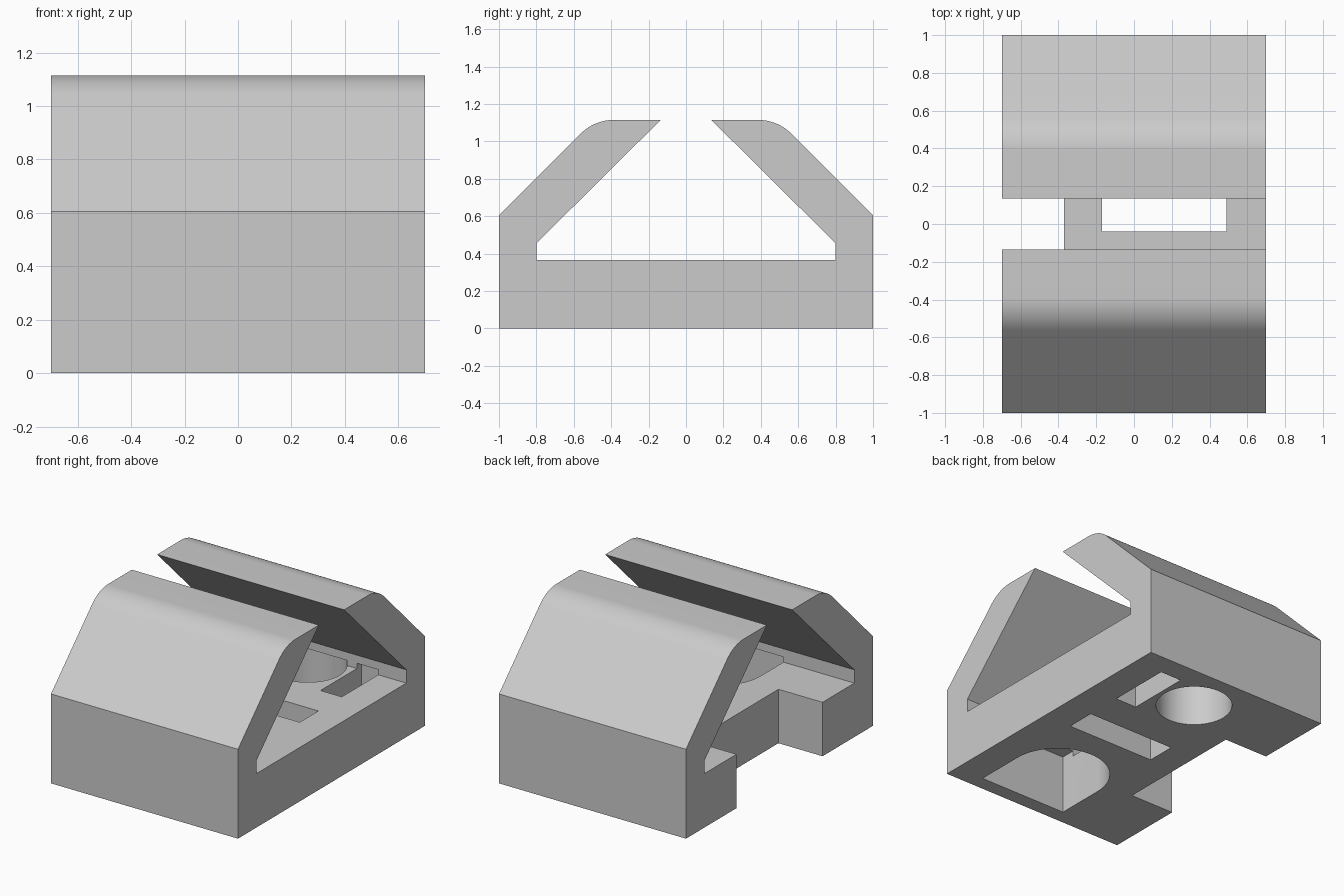
import bpy, bmesh, math

cube = bpy.data.objects.get("Cube")
if cube:
    bpy.data.objects.remove(cube, do_unlink=True)

grey = bpy.data.materials.new("plain grey")
grey.use_nodes = True
colour = (0.6, 0.6, 0.6, 1)
grey.diffuse_color = colour
grey.node_tree.nodes["Principled BSDF"].inputs["Base Color"].default_value = colour


def prism(name, points, offset):
    """Extrude a closed outline of 3D points along an offset."""
    bm = bmesh.new()
    face = bm.faces.new([bm.verts.new(p) for p in points])
    side = bmesh.ops.extrude_face_region(bm, geom=[face])["geom"]
    bmesh.ops.translate(bm, vec=offset,
                        verts=[v for v in side if isinstance(v, bmesh.types.BMVert)])
    bmesh.ops.recalc_face_normals(bm, faces=bm.faces)
    mesh = bpy.data.meshes.new(name)
    bm.to_mesh(mesh)
    bm.free()
    mesh.materials.append(grey)
    obj = bpy.data.objects.new(name, mesh)
    bpy.context.collection.objects.link(obj)
    return obj


def arc(cx, cy, radius, start, end, steps):
    angles = [math.radians(start + (end - start) * i / steps) for i in range(steps + 1)]
    return [(cx + radius * math.cos(a), cy + radius * math.sin(a)) for a in angles]


def rectangle(x0, x1, y0, y1):
    return [(x0, y0), (x1, y0), (x1, y1), (x0, y1)]


# Clamp body: half a cross-section, mirrored front to back
TOP, BEND = 1.115, 0.25
half = [(1, 0), (1, 0.605)]
half += arc(0.386, TOP - BEND, BEND, 45, 90, 12)
half += [(0.135, TOP), (0.8, 0.455), (0.8, 0.365)]
profile = half + [(-y, z) for y, z in reversed(half)]
body = prism("clamp_body", [(-0.7, y, z) for y, z in profile], (1.4, 0, 0))

# Side notch and plain openings through the floor
openings = {
    "side_notch": rectangle(-0.9, -0.37, -0.46, 0.46),
    "half_round_window": [(0.49, -0.9)] + arc(0.16, -0.56, 0.33, 0, 180, 40) + [(-0.17, -0.9)],
    "middle_slot": rectangle(-0.17, 0.49, -0.04, 0.16),
    "back_slot": rectangle(0.33, 0.49, 0.41, 0.85),
    "round_hole": arc(0.06, 0.66, 0.24, 0, 352.5, 47),
}
bpy.context.view_layer.objects.active = body
for name, outline in openings.items():
    cutter = prism(name, [(x, y, -0.1) for x, y in outline], (0, 0, 0.5))
    cutter.hide_render = True
    cut = body.modifiers.new(name, 'BOOLEAN')
    cut.operation = 'DIFFERENCE'
    cut.solver = 'EXACT'
    cut.object = cutter
    bpy.ops.object.modifier_apply(modifier=cut.name)
    bpy.data.objects.remove(cutter, do_unlink=True)

# Smooth the rounded shoulders and hole walls, keep the edges crisp
bpy.ops.object.select_all(action='DESELECT')
body.select_set(True)
bpy.ops.object.shade_smooth_by_angle(angle=math.radians(30))
